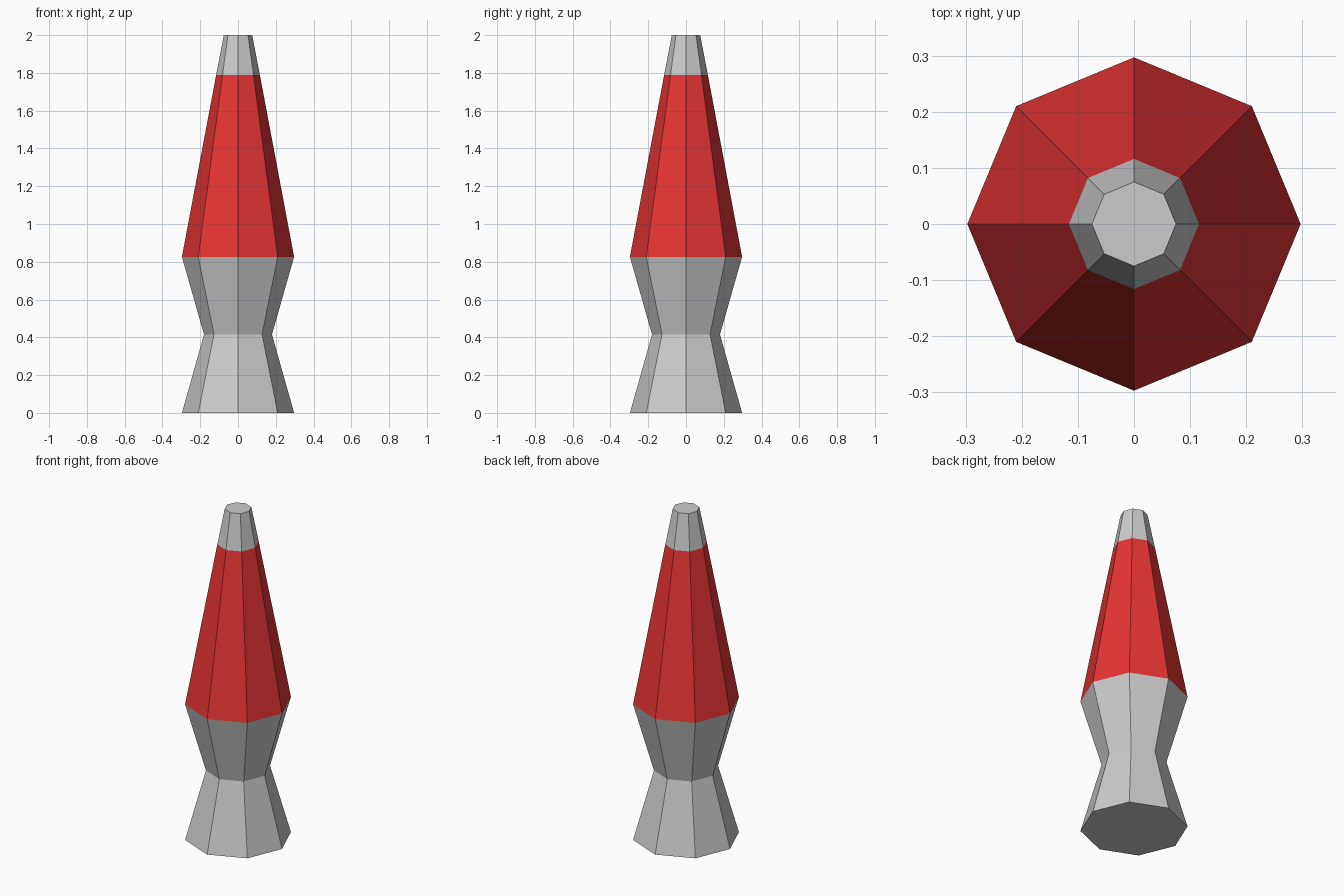
import bpy, bmesh
from math import cos, sin, tau

if "Cube" in bpy.data.objects:
    bpy.data.objects.remove(bpy.data.objects["Cube"])

SIDES = 8


def lathe(name, profile, close_bottom=False, close_top=False, color=None):
    """Turn a list of (radius, height) points into an eight-sided part."""
    bm = bmesh.new()
    rings = [[bm.verts.new((r * cos(tau * i / SIDES), r * sin(tau * i / SIDES), z))
              for i in range(SIDES)] for r, z in profile]
    for low, high in zip(rings, rings[1:]):
        for i in range(SIDES):
            j = (i + 1) % SIDES
            bm.faces.new((low[i], low[j], high[j], high[i]))
    if close_bottom:
        bm.faces.new(rings[0][::-1])
    if close_top:
        bm.faces.new(rings[-1])
    mesh = bpy.data.meshes.new(name)
    bm.to_mesh(mesh)
    bm.free()
    obj = bpy.data.objects.new(name, mesh)
    bpy.context.collection.objects.link(obj)
    if color:
        mat = bpy.data.materials.new(name + "_red")
        mat.diffuse_color = color
        mat.use_nodes = True
        mat.node_tree.nodes["Principled BSDF"].inputs["Base Color"].default_value = mat.diffuse_color
        mesh.materials.append(mat)
    return obj


# Hourglass metal stand
lathe("lamp_base", [(0.297, 0), (0.18, 0.415), (0.297, 0.826)], close_bottom=True)

# Tapered red glass, sharing its rims with the stand and the cap
lathe("glass_body", [(0.297, 0.826), (0.116, 1.788)], color=(0.8, 0.035, 0.035, 1))

# Metal cap
lathe("top_cap", [(0.116, 1.788), (0.075, 2.0)], close_top=True)
